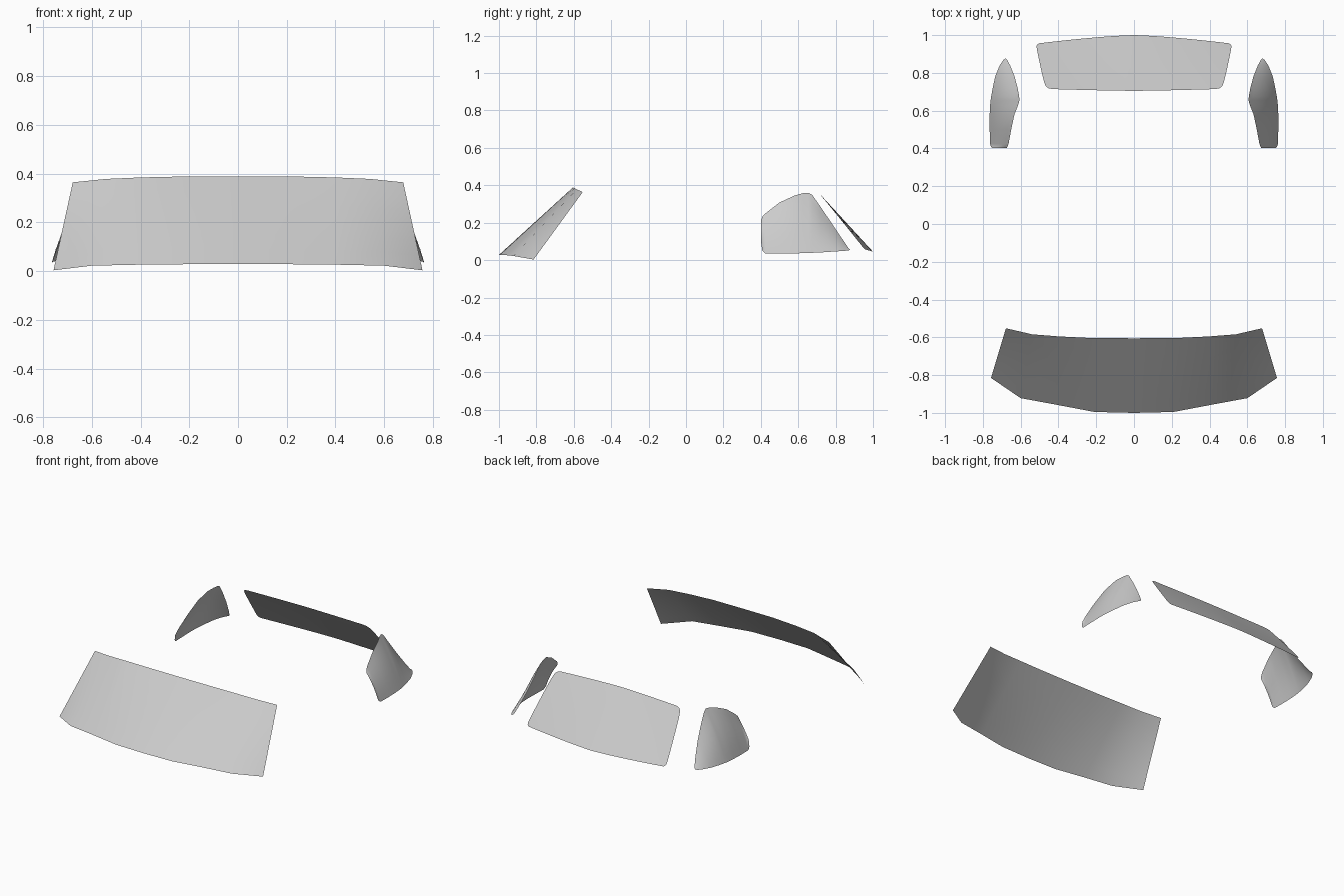
import bpy, bmesh
from math import sin, pi

if "Cube" in bpy.data.objects:
    bpy.data.objects.remove(bpy.data.objects["Cube"])


def lerp(a, b, t):
    return a + (b - a) * t


def loft(name, rows, flip=False):
    """Skin equal-length rows of points into one smooth glass panel."""
    bm = bmesh.new()
    grid = [[bm.verts.new(p) for p in row] for row in rows]
    for a, b in zip(grid, grid[1:]):
        for i in range(len(a) - 1):
            quad = [a[i], a[i + 1], b[i + 1], b[i]]
            bm.faces.new(quad[::-1] if flip else quad)
    bmesh.ops.remove_doubles(bm, verts=bm.verts, dist=0.0005)
    for f in bm.faces:
        f.smooth = True
    mesh = bpy.data.meshes.new(name)
    bm.to_mesh(mesh)
    bm.free()
    obj = bpy.data.objects.new(name, mesh)
    bpy.context.collection.objects.link(obj)
    return obj


def mirrored(half):
    """Full row from a half row that starts on the centre line."""
    return [(-x, y, z) for x, y, z in half[:0:-1]] + half


# Windscreen: wrapped panel between a lower and an upper edge
lower = mirrored([(0, -1.0, .028), (.21, -.995, .028), (.41, -.957, .026),
                  (.60, -.922, .022), (.757, -.815, .003)])
upper = mirrored([(0, -.605, .388), (.22, -.604, .388), (.40, -.595, .384),
                  (.54, -.584, .378), (.678, -.552, .364)])
rows = [[tuple(lerp(a, b, k / 6) for a, b in zip(p, q))
         for p, q in zip(lower, upper)] for k in range(7)]
loft("windscreen", rows)

# Rear window: gently bowed panel with rounded corners (v, half width)
widths = [(0, .43), (.015, .452), (.05, .466), (.15, .476), (.35, .488),
          (.6, .501), (.85, .513), (.93, .516), (.97, .514), (1, .503)]
rows = []
for v, w in widths:
    row = []
    for i in range(-10, 11):
        x = w * i / 10
        d = (abs(x) / .515) ** 1.4
        row.append((x, lerp(.705, 1.0, v) + d * lerp(.012, -.045, v),
                    lerp(.365, .045, v) + d * lerp(-.014, .013, v)))
    rows.append(row)
loft("rear_window", rows, flip=True)

# Side quarter windows: stations of y, lower x, lower z, upper x, upper z
stations = [(.402, .748, .09, .674, .215), (.408, .757, .05, .67, .232),
            (.425, .762, .034, .664, .25), (.50, .764, .034, .65, .308),
            (.58, .764, .036, .633, .345), (.625, .762, .037, .615, .358),
            (.655, .759, .038, .606, .36), (.675, .756, .039, .608, .348),
            (.72, .748, .041, .616, .284), (.78, .735, .045, .632, .195),
            (.84, .711, .049, .656, .106), (.868, .692, .051, .671, .064),
            (.876, .682, .054, .68, .056)]
for side, label in ((1, "right"), (-1, "left")):
    rows = []
    for y, x0, z0, x1, z1 in stations:
        bulge = .035 * (z1 - z0)
        rows.append([(side * (lerp(x0, x1, k / 8) + bulge * sin(pi * k / 8)),
                      y, lerp(z0, z1, k / 8)) for k in range(9)])
    loft(label + "_quarter_window", rows, flip=side > 0)
